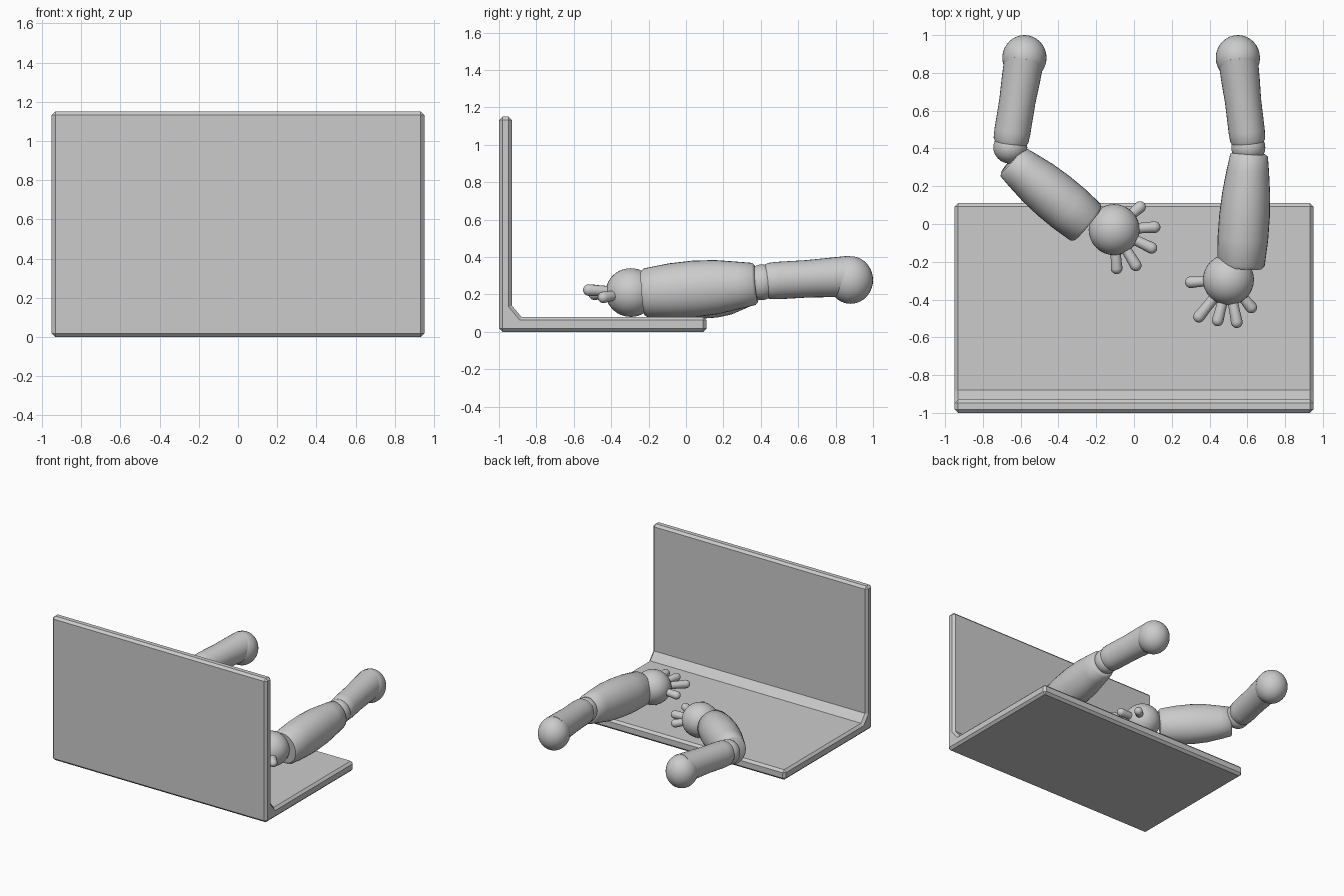
import bpy, bmesh, math
from mathutils import Vector

if "Cube" in bpy.data.objects:
    bpy.data.objects.remove(bpy.data.objects["Cube"])

grey = bpy.data.materials.new("plain_grey")
grey.diffuse_color = (0.6, 0.6, 0.6, 1)
grey.use_nodes = True
grey.node_tree.nodes["Principled BSDF"].inputs["Base Color"].default_value = grey.diffuse_color


def finish(name, bm, smooth=True):
    bmesh.ops.recalc_face_normals(bm, faces=bm.faces)
    mesh = bpy.data.meshes.new(name)
    bm.to_mesh(mesh)
    bm.free()
    mesh.materials.append(grey)
    ob = bpy.data.objects.new(name, mesh)
    bpy.context.collection.objects.link(ob)
    if smooth:
        bpy.ops.object.select_all(action='DESELECT')
        ob.select_set(True)
        bpy.context.view_layer.objects.active = ob
        bpy.ops.object.shade_smooth_by_angle(angle=math.radians(50))
    return ob


def loft(name, start, end, sections, n=32):
    """Oval rings from start to end; sections are (t, half width, half height)."""
    a, b = Vector(start), Vector(end)
    d = (b - a).normalized()
    side = d.cross(Vector((0, 0, 1))).normalized()
    up = side.cross(d)
    bm = bmesh.new()
    rings = []
    for t, w, h in sections:
        c = a.lerp(b, t)
        rings.append([bm.verts.new(c + side * w * math.cos(k * math.tau / n)
                                   + up * h * math.sin(k * math.tau / n)) for k in range(n)])
    for r, s in zip(rings, rings[1:]):
        for k in range(n):
            bm.faces.new((r[k], r[(k + 1) % n], s[(k + 1) % n], s[k]))
    bm.faces.new(rings[0])
    bm.faces.new(rings[-1])
    return finish(name, bm)


def ball(name, centre, radii):
    bm = bmesh.new()
    bmesh.ops.create_uvsphere(bm, u_segments=32, v_segments=20, radius=1)
    bmesh.ops.scale(bm, vec=radii, verts=bm.verts)
    bmesh.ops.translate(bm, vec=centre, verts=bm.verts)
    return finish(name, bm)


def finger(name, root, tip, r=0.031):
    """Round-ended finger whose far end touches tip."""
    length = (Vector(tip) - Vector(root)).length
    cap = [(1 - r / length * (1 - math.sin(a)), r * math.cos(a), r * math.cos(a))
           for a in (0, 0.4, 0.8, 1.15, 1.45)]
    loft(name, root, tip, [(0, r * 0.9, r * 0.9), (0.5, r * 0.9, r * 0.9)] + cap, 16)


# L-shaped folding panel: base, upright and inner fillet
profile = [(-1, 0), (0.11, 0), (0.11, 0.08), (-0.88, 0.08),
           (-0.93, 0.14), (-0.93, 1.15), (-1, 1.15)]
bm = bmesh.new()
face = bm.faces.new([bm.verts.new((-0.95, y, z)) for y, z in profile])
ext = bmesh.ops.extrude_face_region(bm, geom=[face])
bmesh.ops.translate(bm, vec=(1.9, 0, 0),
                    verts=[v for v in ext["geom"] if isinstance(v, bmesh.types.BMVert)])
panel = finish("folding_panel", bm, smooth=False)
bevel = panel.modifiers.new("edge_chamfer", 'BEVEL')
bevel.width = 0.018
bevel.segments = 1
bevel.limit_method = 'ANGLE'
bevel.angle_limit = math.radians(60)

UPPER = [(0, 0.105, 0.11), (0.25, 0.102, 0.105), (0.5, 0.096, 0.1),
         (0.85, 0.096, 0.1), (0.95, 0.093, 0.097), (1, 0.08, 0.085)]
FOREARM = [(0, 0.085, 0.1), (0.02, 0.1, 0.113), (0.15, 0.112, 0.126), (0.35, 0.127, 0.145),
           (0.55, 0.134, 0.151), (0.75, 0.134, 0.147), (0.97, 0.126, 0.132), (1, 0.112, 0.12)]

# Each arm: shoulder, elbow, forearm ends, palm and fingertips
arms = {
    "right": dict(shoulder=(0.55, 0.88, 0.277), upper_end=(0.605, 0.42, 0.27),
                  elbow=(0.605, 0.405, 0.265), fore=(0.61, 0.375, 0.257),
                  wrist=(0.565, -0.23, 0.207), palm=(0.5, -0.295, 0.21),
                  tips=[(0.27, -0.31, 0.19), (0.325, -0.515, 0.2), (0.435, -0.54, 0.225),
                        (0.55, -0.55, 0.225), (0.64, -0.465, 0.18)]),
    "left": dict(shoulder=(-0.58, 0.88, 0.277), upper_end=(-0.655, 0.42, 0.27),
                 elbow=(-0.655, 0.405, 0.265), fore=(-0.65, 0.335, 0.25),
                 wrist=(-0.245, 0.0, 0.207), palm=(-0.105, -0.03, 0.21),
                 tips=[(0.055, 0.11, 0.19), (0.14, -0.015, 0.2), (0.12, -0.14, 0.225),
                       (0.025, -0.245, 0.225), (-0.09, -0.265, 0.18)]),
}
for s, p in arms.items():
    ball(s + "_shoulder", p["shoulder"], (0.117, 0.12, 0.127))
    top = Vector(p["shoulder"]) + Vector((0, 0, 0.02))
    loft(s + "_upper_arm", top, p["upper_end"], UPPER)
    ball(s + "_elbow", p["elbow"], (0.09, 0.085, 0.095))
    loft(s + "_forearm", p["fore"], p["wrist"], FOREARM)
    ball(s + "_palm", p["palm"], (0.135, 0.135, 0.13))
    palm = Vector(p["palm"])
    # fingers fan out from the palm
    for i, tip in enumerate(p["tips"]):
        root = palm.lerp(Vector(tip), 0.3)
        finger(f"{s}_{'thumb' if i == 0 else 'finger_' + str(i)}", root, tip)
